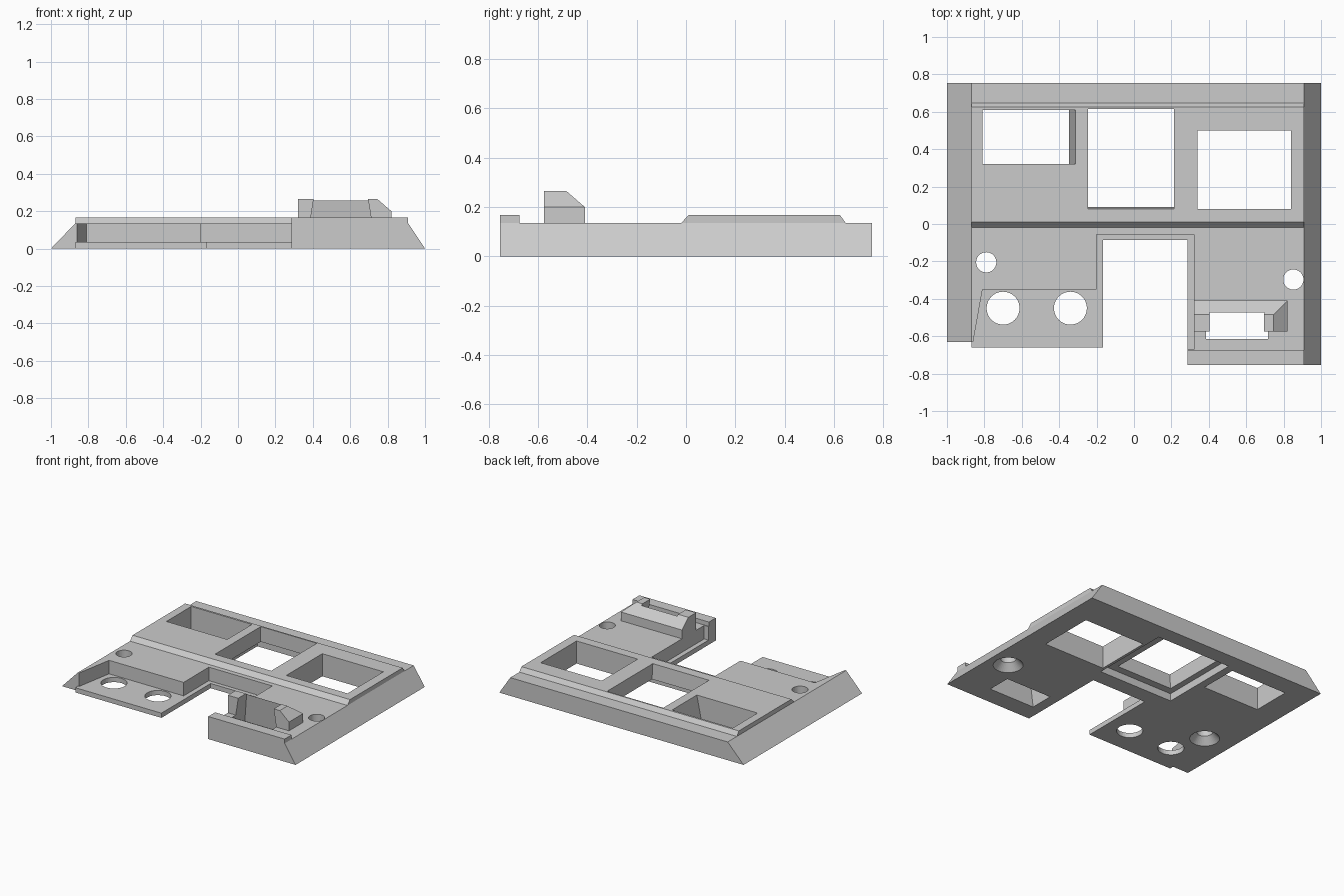
import bpy, bmesh
from mathutils import Vector

cube = bpy.data.objects.get("Cube")
if cube:
    bpy.data.objects.remove(cube, do_unlink=True)

grey = bpy.data.materials.new("plain_grey")
grey.use_nodes = True
colour = (0.6, 0.6, 0.6, 1)
grey.diffuse_color = colour
grey.node_tree.nodes["Principled BSDF"].inputs["Base Color"].default_value = colour


def make(name, bm):
    bmesh.ops.recalc_face_normals(bm, faces=bm.faces)
    mesh = bpy.data.meshes.new(name)
    bm.to_mesh(mesh)
    bm.free()
    mesh.materials.append(grey)
    ob = bpy.data.objects.new(name, mesh)
    bpy.context.collection.objects.link(ob)
    return ob


def loft(name, low, high):
    """Solid between two matching outlines."""
    bm = bmesh.new()
    a = [bm.verts.new(p) for p in low]
    b = [bm.verts.new(p) for p in high]
    bm.faces.new(a)
    bm.faces.new(b)
    for i in range(len(a)):
        j = (i + 1) % len(a)
        bm.faces.new((a[i], a[j], b[j], b[i]))
    return make(name, bm)


def prism(name, axis, pts, lo, hi):
    """Outline extruded along x, y or z."""
    def place(p, d):
        return {"x": (d, *p), "y": (p[0], d, p[1]), "z": (*p, d)}[axis]
    return loft(name, [place(p, lo) for p in pts], [place(p, hi) for p in pts])


def rect(x0, x1, y0, y1):
    return [(x0, y0), (x1, y0), (x1, y1), (x0, y1)]


def taper(name, low, z0, high, z1):
    return loft(name, [(*p, z0) for p in rect(*low)], [(*p, z1) for p in rect(*high)])


def cone(name, x, y, r0, r1, z0, z1):
    bm = bmesh.new()
    bmesh.ops.create_cone(bm, cap_ends=True, segments=40, radius1=r0, radius2=r1, depth=z1 - z0)
    bmesh.ops.translate(bm, verts=bm.verts, vec=(x, y, (z0 + z1) / 2))
    return make(name, bm)


def combine(target, tool, operation):
    mod = target.modifiers.new(operation, "BOOLEAN")
    mod.operation = operation
    mod.solver = "EXACT"
    mod.object = tool
    bpy.context.view_layer.objects.active = target
    bpy.ops.object.modifier_apply(modifier=mod.name)
    bpy.data.objects.remove(tool, do_unlink=True)


# Main slab with sloping left and right sides
body = prism("panel_body", "y", [(-1, 0), (1, 0), (.91, .135), (-.87, .135)], -.755, .755)

# Low shelf at the front and the narrow ledge round the notch
combine(body, prism("shelf_cut", "z", [
    (-.81, -.35), (-.2, -.35), (-.2, -.055), (.32, -.055), (.32, -.67),
    (.2, -.67), (.2, -.9), (-1.1, -.9), (-1.1, -.63), (-.86, -.63)], .035, .5), "DIFFERENCE")

# Open notch through the front edge
combine(body, prism("notch_cut", "z", [
    (-.165, -.085), (.285, -.085), (.285, -.95), (-1.2, -.95),
    (-1.2, -.63), (-.87, -.63), (-.87, -.66), (-.165, -.66)], -.1, .6), "DIFFERENCE")

# Raised band and front lip
combine(body, prism("raised_band", "x", [
    (-.02, .1), (-.02, .135), (.01, .167), (.625, .167), (.648, .135), (.648, .1)],
    -.87, .91), "UNION")
combine(body, prism("front_lip", "z", rect(.285, .91, -.755, -.675), .03, .167), "UNION")

# Catch housing with sloped back and chamfered end
housing = prism("catch_housing", "x", [
    (-.575, .1), (-.575, .265), (-.485, .265), (-.41, .2), (-.41, .1)], .32, .82)
bm = bmesh.new()
bm.from_mesh(housing.data)
cut = bmesh.ops.bisect_plane(bm, geom=bm.verts[:] + bm.edges[:] + bm.faces[:],
                             plane_co=(.82, 0, .2), plane_no=Vector((.065, 0, .075)),
                             clear_outer=True)
edges = [g for g in cut["geom_cut"] if isinstance(g, bmesh.types.BMEdge)]
bmesh.ops.holes_fill(bm, edges=edges)
bmesh.ops.recalc_face_normals(bm, faces=bm.faces)
bm.to_mesh(housing.data)
bm.free()
combine(body, housing, "UNION")
combine(body, taper("catch_cut", (.36, .74, -.62, -.44), -.02, (.41, .69, -.61, -.48), .3),
        "DIFFERENCE")

# Three windows, and the recess under the middle one
windows = [
    ((-.81, -.35, .32, .61), (-.81, -.31, .32, .61)),
    ((-.245, .215, .095, .615), (-.245, .215, .08, .615)),
    ((.34, .84, .08, .5), (.34, .84, .08, .5)),
]
for low, high in windows:
    combine(body, taper("window_cut", low, -.01, high, .18), "DIFFERENCE")
combine(body, prism("recess_cut", "z", rect(-.29, .32, .035, .64), -.1, .055), "DIFFERENCE")

# Large round holes in the shelf
for x in (-.7, -.34):
    combine(body, cone("round_cut", x, -.45, .088, .088, -.1, .1), "DIFFERENCE")

# Screw holes, countersunk from below
for x, y in ((-.79, -.205), (.852, -.297)):
    combine(body, cone("screw_cut", x, y, .054, .054, -.1, .3), "DIFFERENCE")
    combine(body, cone("countersink_cut", x, y, .11, .054, -.01, .05), "DIFFERENCE")

for poly in body.data.polygons:
    poly.material_index = 0
    poly.use_smooth = False
